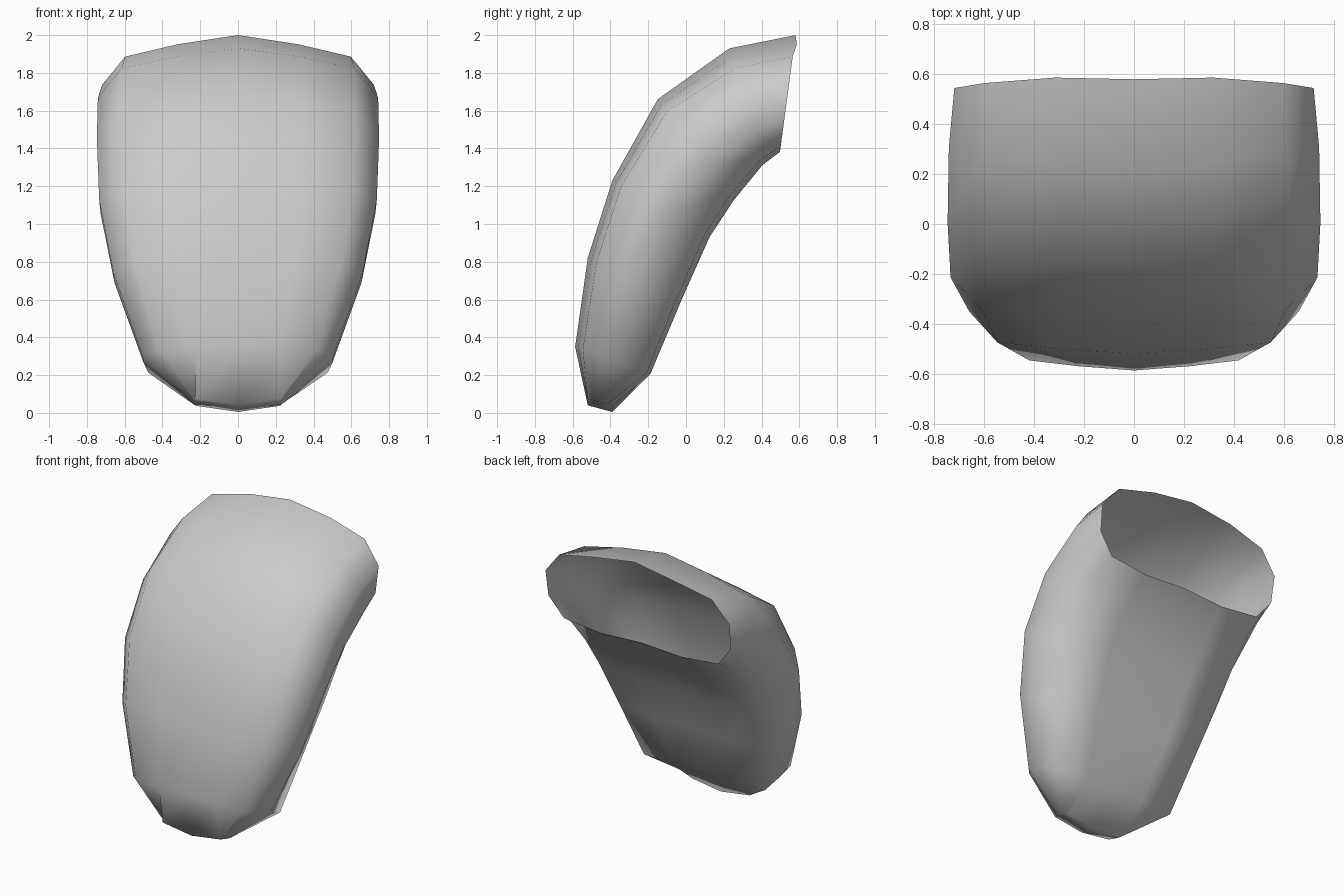
import bpy, bmesh
from mathutils import Vector

if "Cube" in bpy.data.objects:
    bpy.data.objects.remove(bpy.data.objects["Cube"])

# Stations along the bent shell:
# front (y, z), back (y, z), half width, front roundness, side depth, back width
STATIONS = [
    ((-0.52, 0.04), (-0.39, 0.005), 0.225, 1, 1, 1),
    ((-0.587, 0.35), (-0.20, 0.21), 0.505, 0.55, 0.8, 1.12),
    ((-0.52, 0.82), (-0.04, 0.60), 0.66, 0.5, 0.8, 1),
    ((-0.39, 1.23), (0.11, 0.94), 0.735, 0.5, 0.8, 1),
    ((-0.15, 1.66), (0.24, 1.14), 0.747, 0.65, 0.9, 1),
    ((0.23, 1.93), (0.40, 1.33), 0.742, 0.92, 1, 1),
    ((0.58, 2.00), (0.50, 1.40), 0.72, 1, 1, 1),
]
# Half cross-sections: (fraction of half width, fraction front to back)
SECTION = [(0, 0), (0.44, 0.08), (0.83, 0.19), (1, 0.44),
           (0.99, 0.75), (0.84, 0.98), (0.44, 1.03), (0, 1)]
TIP = [(0, 0), (1, 0), (1.02, 0.2), (1.04, 0.4),
       (1.04, 0.6), (1.02, 0.8), (1, 1), (0, 1)]

bm = bmesh.new()
rings = []
for i, (f, b, w, rnd, side, back) in enumerate(STATIONS):
    half = []
    for k, (x, v) in enumerate(SECTION if i else TIP):
        if k in (1, 2):
            v *= rnd
        elif k in (3, 4):
            v *= side
        elif k == 5:
            x *= back
        p = Vector((x * w, f[0] + (b[0] - f[0]) * v, f[1] + (b[1] - f[1]) * v))
        if i == 0:
            p.z += 0.033 * x             # rounded tip
        if i == 6 and k == 1:
            p.y += 0.013                 # slight wave in the rim
        half.append(p)
    pts = half + [Vector((-p.x, p.y, p.z)) for p in half[-2:0:-1]]
    rings.append([bm.verts.new(p) for p in pts])

# Wall, left open at the upper back end
n = len(rings[0])
for a, b in zip(rings, rings[1:]):
    for k in range(n):
        bm.faces.new((a[k], a[(k + 1) % n], b[(k + 1) % n], b[k]))

# Closed tip: one face each side of the centre line
t = rings[0]
bm.faces.new(t[:8])
bm.faces.new(t[7:] + t[:1])

bmesh.ops.recalc_face_normals(bm, faces=bm.faces)
mesh = bpy.data.meshes.new("curved_shell")
bm.to_mesh(mesh)
bm.free()
for p in mesh.polygons:
    p.use_smooth = True
shell = bpy.data.objects.new("curved_shell", mesh)
bpy.context.collection.objects.link(shell)
